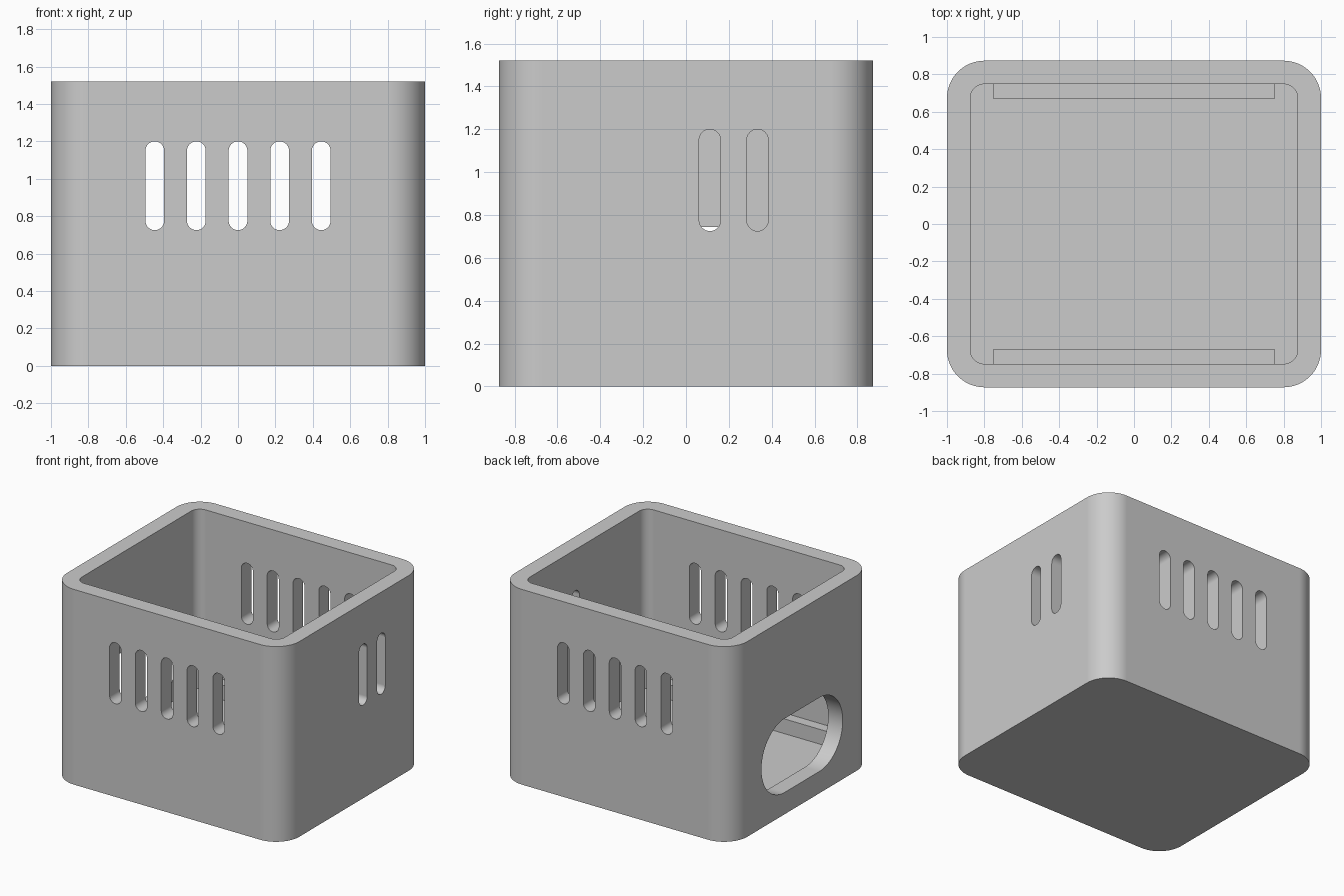
import bpy, bmesh, math
from mathutils import Matrix, Vector

if "Cube" in bpy.data.objects:
    bpy.data.objects.remove(bpy.data.objects["Cube"], do_unlink=True)

# Overall sizes
HX, HY, H = 1.0, 0.873, 1.52
WALL, FLOOR = 0.125, 0.125
R_OUT, R_IN = 0.2, 0.075
SLOT_W, SLOT_LOW, SLOT_HIGH, SLOT_STEP = 0.1, 0.725, 1.2, 0.2225

# One plain grey plastic
grey = bpy.data.materials.new("Grey plastic")
grey.use_nodes = True
grey.diffuse_color = (0.6, 0.6, 0.6, 1)
grey.node_tree.nodes["Principled BSDF"].inputs["Base Color"].default_value = (0.6, 0.6, 0.6, 1)


def rounded_outline(hw, hh, r, steps=12):
    """Outline of a rounded rectangle, counter-clockwise."""
    pts = []
    for k, (sx, sy) in enumerate([(1, 1), (-1, 1), (-1, -1), (1, -1)]):
        for i in range(steps + 1):
            a = math.pi / 2 * (k + i / steps)
            pts.append((sx * (hw - r) + r * math.cos(a), sy * (hh - r) + r * math.sin(a)))
    return pts


def prism(name, hw, hh, r, length, matrix, steps=12):
    """Rounded rectangle extruded along local z from 0 to length."""
    bm = bmesh.new()
    verts = [bm.verts.new((u, v, 0)) for u, v in rounded_outline(hw, hh, r, steps)]
    bmesh.ops.remove_doubles(bm, verts=verts, dist=1e-5)
    face = bm.faces.new([v for v in verts if v.is_valid])
    ext = bmesh.ops.extrude_face_region(bm, geom=[face])
    moved = [g for g in ext["geom"] if isinstance(g, bmesh.types.BMVert)]
    bmesh.ops.translate(bm, verts=moved, vec=(0, 0, length))
    bm.transform(matrix)
    bmesh.ops.recalc_face_normals(bm, faces=bm.faces)
    mesh = bpy.data.meshes.new(name)
    bm.to_mesh(mesh)
    bm.free()
    mesh.materials.append(grey)
    obj = bpy.data.objects.new(name, mesh)
    bpy.context.collection.objects.link(obj)
    return obj


def cut(target, cutter):
    """Subtract the cutter from the target, then discard it."""
    cutter.hide_render = True
    mod = target.modifiers.new("Cut", 'BOOLEAN')
    mod.operation, mod.solver, mod.object = 'DIFFERENCE', 'EXACT', cutter
    bpy.context.view_layer.update()
    mesh = bpy.data.meshes.new_from_object(
        target.evaluated_get(bpy.context.evaluated_depsgraph_get()))
    target.modifiers.clear()
    target.data = mesh
    bpy.data.objects.remove(cutter, do_unlink=True)


def along_x(x, y, z):
    """Local (u, v, w) become world (y, z, x)."""
    return Matrix.Translation((x, y, z)) @ Matrix(((0, 0, 1, 0), (1, 0, 0, 0), (0, 1, 0, 0), (0, 0, 0, 1)))


def along_y(x, y, z):
    """Local (u, v, w) become world (x, z, -y)."""
    return Matrix.Translation((x, y, z)) @ Matrix.Rotation(math.pi / 2, 4, 'X')


# Open box with rounded corners
box = prism("box_shell", HX, HY, R_OUT, H, Matrix.Identity(4), 16)
cut(box, prism("cavity_cutter", HX - WALL, HY - WALL, R_IN, H,
               Matrix.Translation((0, 0, FLOOR)), 12))

# Vent slots: five through front and back, four through the +x side
slot_z = (SLOT_LOW + SLOT_HIGH) / 2
slot_h = (SLOT_HIGH - SLOT_LOW) / 2
for i in range(5):
    cut(box, prism("slot_cutter", SLOT_W / 2, slot_h, SLOT_W / 2, 2.4,
                   along_y((i - 2) * SLOT_STEP, 1.2, slot_z), 8))
for i in range(4):
    cut(box, prism("slot_cutter", SLOT_W / 2, slot_h, SLOT_W / 2, 0.6,
                   along_x(0.6, (i - 1.5) * SLOT_STEP, slot_z), 8))

# Large oblong opening on the -x side
cut(box, prism("opening_cutter", 0.5, 0.2875, 0.2875, 0.6, along_x(-1.3, 0, 0.4575), 16))

# Smooth corners, crisp edges
bpy.ops.object.select_all(action='DESELECT')
box.select_set(True)
bpy.context.view_layer.objects.active = box
bpy.ops.object.shade_smooth_by_angle(angle=math.radians(30))
weighted = box.modifiers.new("Weighted normals", 'WEIGHTED_NORMAL')
weighted.keep_sharp = True

# Low ledges on the floor along the front and back walls
LEDGE_IN, LEDGE_OUT, LEDGE_TOP = 0.667, HY - WALL + 0.01, 0.24
for name, side in (("front_ledge", -1), ("back_ledge", 1)):
    bm = bmesh.new()
    bmesh.ops.create_cube(bm, size=1)
    low = FLOOR - 0.01
    bmesh.ops.scale(bm, verts=bm.verts, vec=(1.5, LEDGE_OUT - LEDGE_IN, LEDGE_TOP - low))
    bmesh.ops.translate(bm, verts=bm.verts,
                        vec=Vector((0, side * (LEDGE_IN + LEDGE_OUT) / 2, (LEDGE_TOP + low) / 2)))
    mesh = bpy.data.meshes.new(name)
    bm.to_mesh(mesh)
    bm.free()
    mesh.materials.append(grey)
    bpy.context.collection.objects.link(bpy.data.objects.new(name, mesh))
